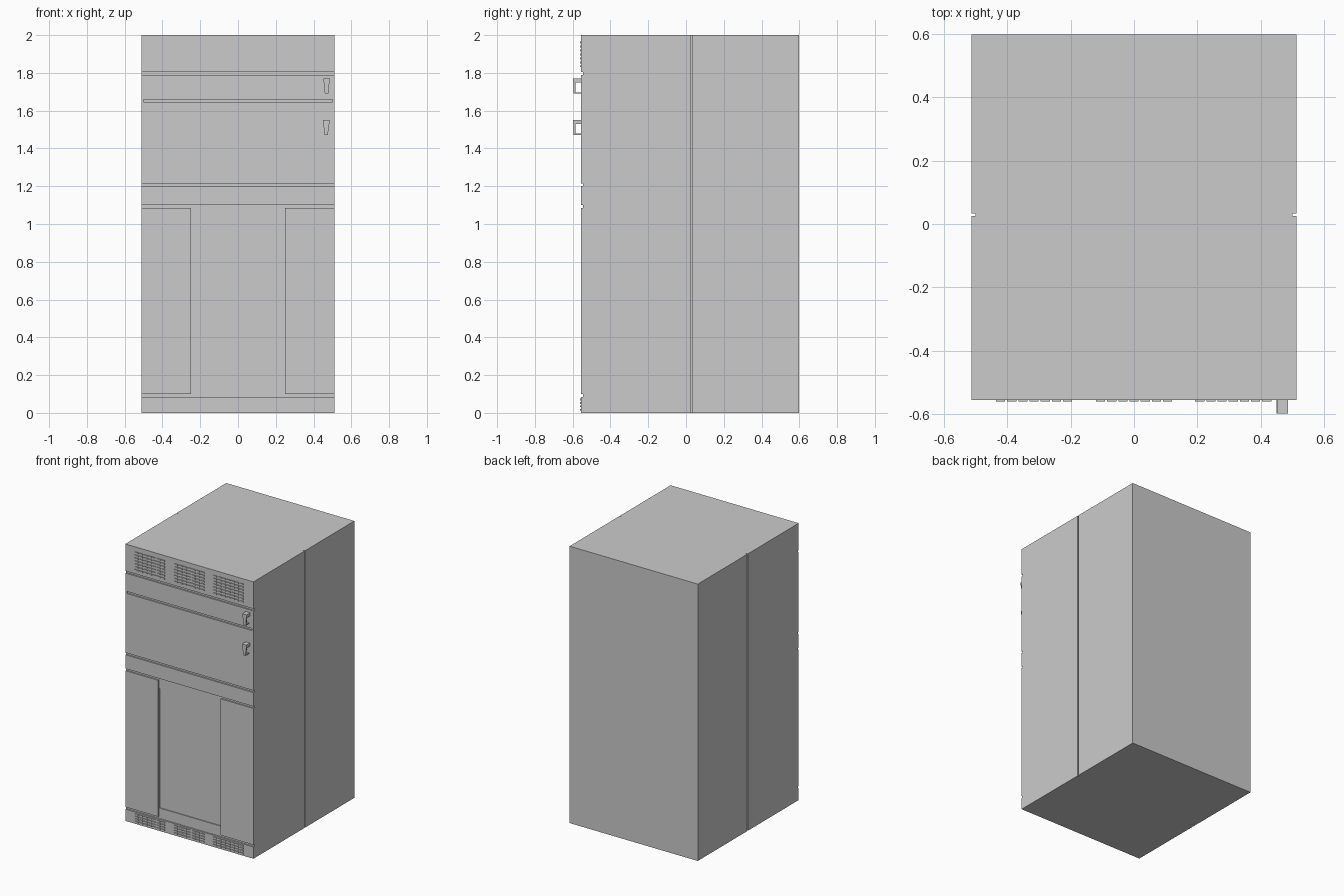
import bpy, bmesh

if "Cube" in bpy.data.objects:
    bpy.data.objects.remove(bpy.data.objects["Cube"])

W, FRONT, BACK, H = 0.512, -0.555, 0.597, 2.0


def add_box(bm, x0, x1, y0, y1, z0, z1, bottom_scale=1.0):
    # box whose width can taper towards the bottom
    cx = (x0 + x1) / 2
    vs = bmesh.ops.create_cube(bm, size=1)["verts"]
    for v in vs:
        s = bottom_scale if v.co.z < 0 else 1.0
        v.co = (cx + v.co.x * (x1 - x0) * s,
                (y0 + y1) / 2 + v.co.y * (y1 - y0),
                (z0 + z1) / 2 + v.co.z * (z1 - z0))


def make(name, boxes):
    bm = bmesh.new()
    for b in boxes:
        add_box(bm, *b)
    me = bpy.data.meshes.new(name)
    bm.to_mesh(me)
    bm.free()
    ob = bpy.data.objects.new(name, me)
    bpy.context.collection.objects.link(ob)
    return ob


def cut(target, box):
    cutter = make("cutter", [box])
    mod = target.modifiers.new("cut", 'BOOLEAN')
    mod.operation = 'DIFFERENCE'
    mod.solver = 'EXACT'
    mod.object = cutter
    bpy.context.view_layer.objects.active = target
    bpy.ops.object.modifier_apply(modifier=mod.name)
    bpy.data.objects.remove(cutter)


# cabinet body
cabinet = make("cabinet", [(-W, W, FRONT, BACK, 0, H)])

# full-width grooves between the front panels
FLOOR = FRONT + 0.01
for z in (0.085, 1.085, 1.2, 1.79):
    cut(cabinet, (-0.6, 0.6, -0.7, FLOOR, z, z + 0.015))
# groove between the two doors, closed at the ends
cut(cabinet, (-0.5, 0.5, -0.7, FLOOR, 1.645, 1.66))
# recessed centre panel with a shallow inner pocket
cut(cabinet, (-0.25, 0.25, -0.7, FLOOR, 0.092, 1.093))
cut(cabinet, (-0.245, 0.249, -0.7, FLOOR + 0.006, 0.16, 1.025))
# vertical seams on both sides
for s in (-1, 1):
    xs = sorted((s * 0.5, s * 0.6))
    cut(cabinet, (xs[0], xs[1], 0.025, 0.033, -0.1, 2.1))


# vent grilles: three blocks of small slats in each row
def vents(name, z0, rows, pitch):
    slats = []
    for x0 in (-0.435, -0.12, 0.193):
        for c in range(7):
            x = x0 + c * 0.0352
            for r in range(rows):
                z = z0 + r * pitch
                slats.append((x, x + 0.029, FRONT - 0.005, FRONT + 0.002,
                              z, z + 0.009))
    make(name, slats)


vents("upper_vents", 1.83, 7, 0.021)
vents("lower_vents", 0.012, 4, 0.018)

# door handles: top block, tapered grip and lower foot
for name, x, z in (("upper_handle", 0.469, 1.69), ("lower_handle", 0.467, 1.471)):
    make(name, [
        (x - 0.017, x + 0.017, -0.597, FRONT + 0.002, z + 0.058, z + 0.08),
        (x - 0.015, x + 0.015, -0.595, -0.585, z, z + 0.06, 0.6),
        (x - 0.009, x + 0.009, -0.586, FRONT + 0.002, z, z + 0.007),
    ])
